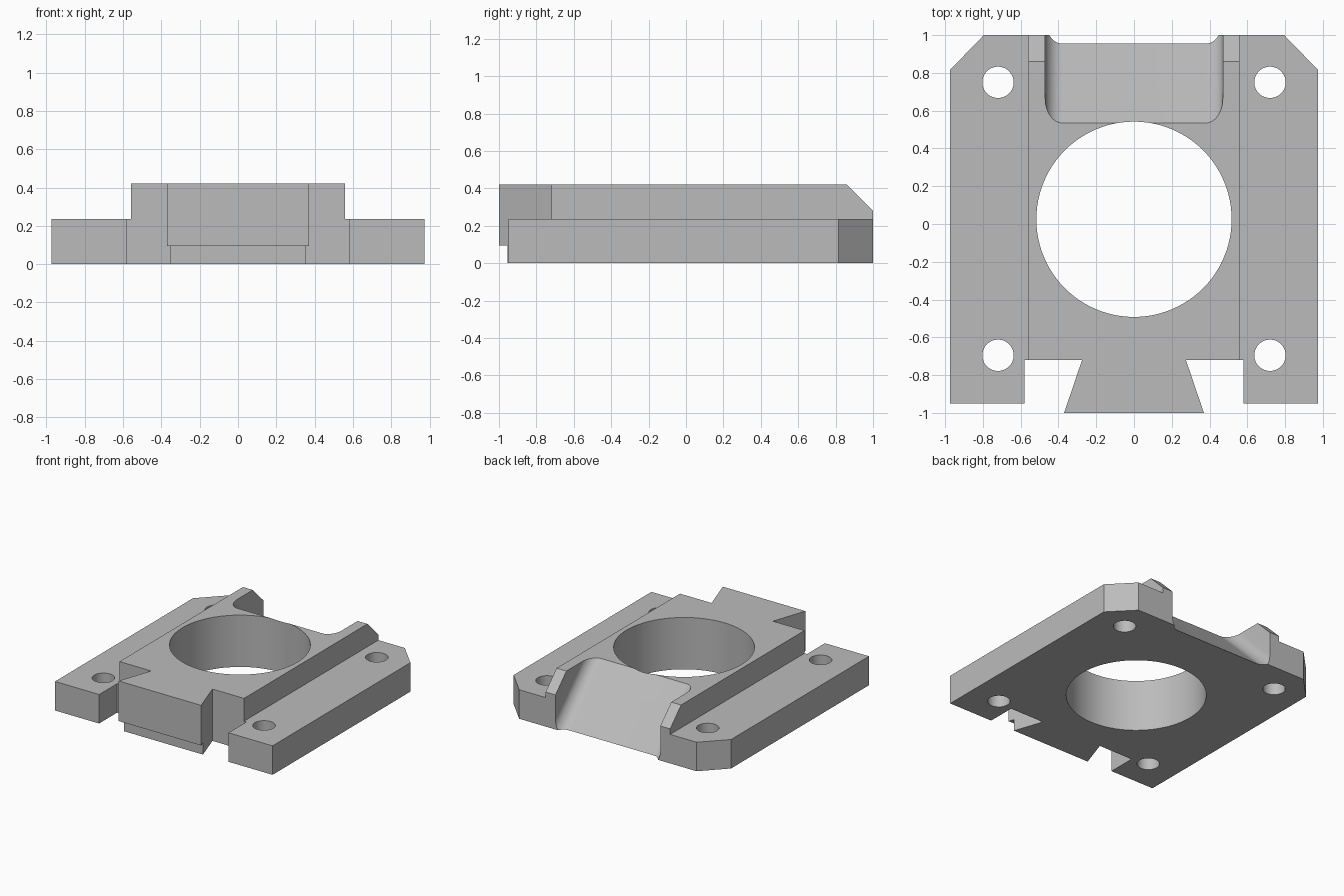
import bpy, bmesh, math
from mathutils import Vector

cube = bpy.data.objects.get("Cube")
if cube:
    bpy.data.objects.remove(cube, do_unlink=True)

grey = bpy.data.materials.new("machined grey")
grey.use_nodes = True
colour = (0.5, 0.5, 0.5, 1)
grey.diffuse_color = colour
grey.node_tree.nodes["Principled BSDF"].inputs["Base Color"].default_value = colour


def prism(name, points, along):
    """Extrude a closed 3D outline along a vector."""
    bm = bmesh.new()
    face = bm.faces.new([bm.verts.new(p) for p in points])
    new = bmesh.ops.extrude_face_region(bm, geom=[face])["geom"]
    bmesh.ops.translate(bm, vec=along, verts=[v for v in new if isinstance(v, bmesh.types.BMVert)])
    bmesh.ops.recalc_face_normals(bm, faces=bm.faces)
    mesh = bpy.data.meshes.new(name)
    bm.to_mesh(mesh)
    bm.free()
    mesh.materials.append(grey)
    ob = bpy.data.objects.new(name, mesh)
    bpy.context.collection.objects.link(ob)
    return ob


def box(name, x0, x1, y0, y1, z0, z1):
    return prism(name, [(x0, y0, z0), (x1, y0, z0), (x1, y1, z0), (x0, y1, z0)], (0, 0, z1 - z0))


def drill(name, x, y, r, n):
    ring = [(x + r * math.cos(math.tau * i / n), y + r * math.sin(math.tau * i / n), -0.1) for i in range(n)]
    return prism(name, ring, (0, 0, 0.7))


TOP, STEP = 0.42, 0.235

# Mounting block: plan outline with clipped back corners and a dovetail tongue
half = [(0.37, -1), (0.275, -0.72), (0.58, -0.72), (0.58, -0.95),
        (0.975, -0.95), (0.975, 0.815), (0.795, 1)]
outline = half + [(-x, y) for x, y in reversed(half)]
block = prism("mounting_block", [(x, y, 0) for x, y in outline], (0, 0, TOP))

cutters = []
for side in (-1, 1):
    # Lower flanges either side of the raised centre
    x0, x1 = sorted((side * 0.558, side * 1.2))
    cutters.append(box("flange_step", x0, x1, -1.2, 1.2, STEP, 0.7))
    # Bolt holes
    for y in (-0.695, 0.75):
        cutters.append(drill("bolt_hole", side * 0.72, y, 0.083, 48))

# Recess under the tongue, and the large bore
cutters.append(box("tongue_recess", -0.5, 0.5, -1.2, -0.955, -0.1, 0.095))
cutters.append(drill("bore", 0, 0.025, 0.517, 96))

# Chamfer along the top back edge
chamfer = [(-1.2, 0.76, 0.52), (-1.2, 1.1, 0.18), (-1.2, 1.1, 0.52)]
cutters.append(prism("back_chamfer", chamfer, (2.4, 0, 0)))

# Sloping channel at the back, with rounded floor corners
down = Vector((0, 1, -1)).normalized()
out = Vector((0, 1, 1)).normalized()
start = Vector((0, 0.535, TOP)) - 0.5 * down
r, wide = 0.09, 0.47
arc = [(wide - r + r * math.sin(a), r - r * math.cos(a))
       for a in (math.pi / 2 * i / 12 for i in range(13))]
right = arc + [(wide, 1)]
section = right + [(-x, s) for x, s in reversed(right)]
cutters.append(prism("back_channel", [start + Vector((x, 0, 0)) + s * out for x, s in section], 1.8 * down))

# Cut everything away, then drop the cutters
bpy.ops.object.select_all(action="DESELECT")
block.select_set(True)
bpy.context.view_layer.objects.active = block
for cutter in cutters:
    cutter.hide_render = True
    mod = block.modifiers.new(cutter.name, "BOOLEAN")
    mod.operation, mod.solver, mod.object = "DIFFERENCE", "EXACT", cutter
    bpy.ops.object.modifier_apply(modifier=mod.name)
    bpy.data.objects.remove(cutter, do_unlink=True)

bpy.ops.object.shade_smooth_by_angle(angle=math.radians(30))
